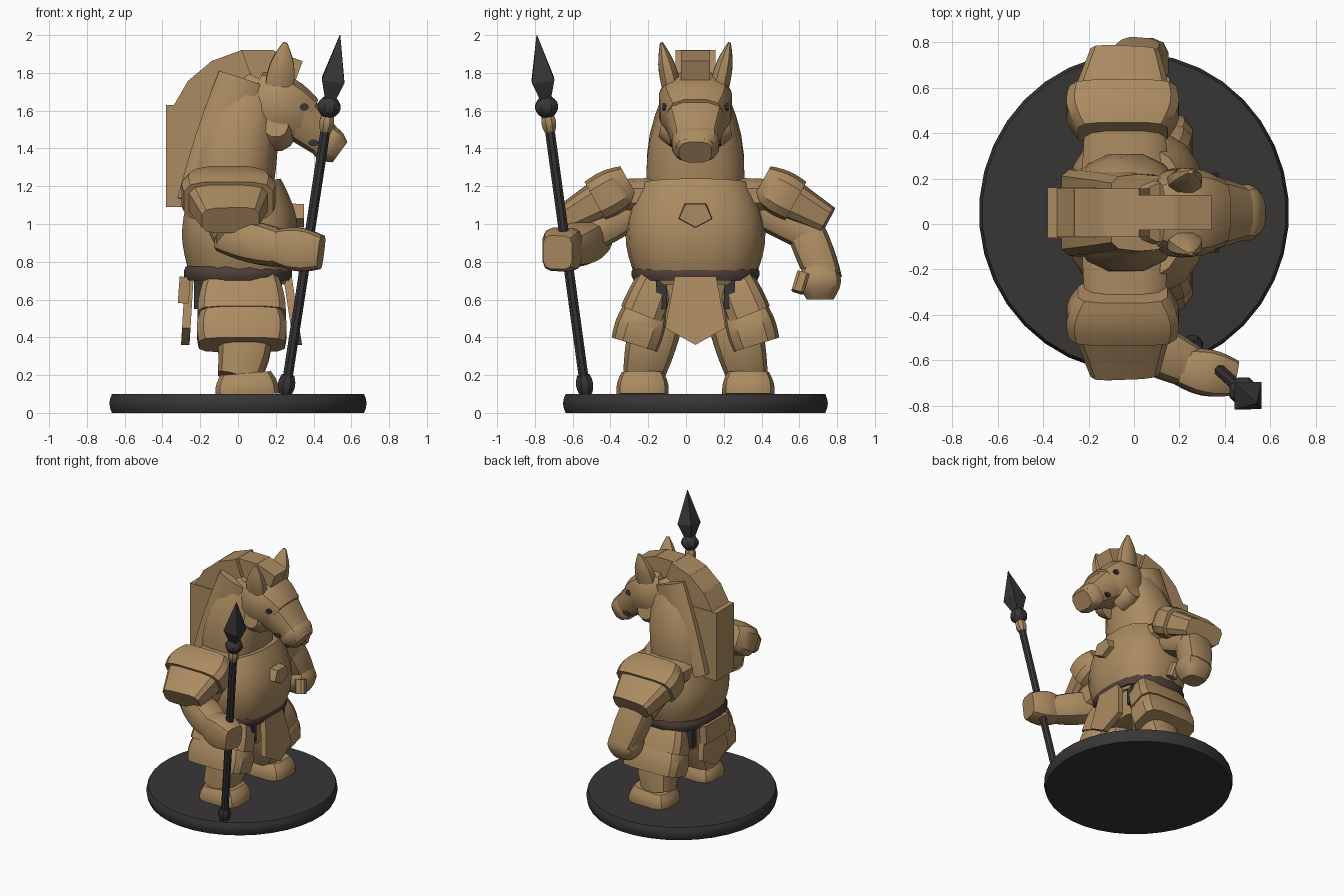
import bpy
import bmesh
import math
from mathutils import Vector

cube = bpy.data.objects.get("Cube")
if cube:
    bpy.data.objects.remove(cube, do_unlink=True)

X, Y = Vector((1, 0, 0)), Vector((0, 1, 0))
MIDDLE = Y * .05   # the body's plane of symmetry
made = []


def material(name, *colour):
    mat = bpy.data.materials.new(name)
    mat.use_nodes = True
    mat.diffuse_color = (*colour, 1)
    mat.node_tree.nodes["Principled BSDF"].inputs["Base Color"].default_value = (*colour, 1)
    return mat


tan = material("tan", .41, .26, .12)
charcoal = material("charcoal", .04, .036, .036)
brown = material("belt brown", .08, .05, .04)


def finish(name, bm, mat):
    bmesh.ops.recalc_face_normals(bm, faces=bm.faces)
    mesh = bpy.data.meshes.new(name)
    bm.to_mesh(mesh)
    bm.free()
    mesh.materials.append(mat)
    part = bpy.data.objects.new(name, mesh)
    bpy.context.collection.objects.link(part)
    made.append(part)


def tube(name, start, end, wide, deep, taper=1, bulge=0, bend=(0, 0, 0), mat=tan,
         across=X, sides=12, square=.65, turn=.5, steps=6):
    """Skin from start to end; wide is the half size along the across axis, deep the other.
    taper scales the far end, bulge swells the middle, bend bows the centre line."""
    start, end, bend = Vector(start), Vector(end), Vector(bend)
    arch = [math.sin(math.pi * i / steps) for i in range(steps + 1)]
    centres = [start.lerp(end, i / steps) + bend * arch[i] for i in range(steps + 1)]
    bm = bmesh.new()
    rings = []
    for i, centre in enumerate(centres):
        along = (centres[min(i + 1, steps)] - centres[max(i - 1, 0)]).normalized()
        second = along.cross(across).normalized()
        first = second.cross(along)
        scale = 1 + (taper - 1) * i / steps + bulge * arch[i]
        ring = []
        for k in range(sides):
            angle = math.tau * (k + turn) / sides
            c, s = (math.copysign(abs(f) ** square, f) for f in (math.cos(angle), math.sin(angle)))
            ring.append(bm.verts.new(
                centre + MIDDLE + (first * c * wide + second * s * deep) * scale))
        rings.append(ring)
    for low, high in zip(rings, rings[1:]):
        for k in range(sides):
            bm.faces.new((low[k - 1], low[k], high[k], high[k - 1]))
    bm.faces.new(rings[0])
    bm.faces.new(rings[-1])
    finish(name, bm, mat)


def block(name, start, end, wide, deep, **options):
    """A four-sided tube with square corners."""
    tube(name, start, end, wide, deep, sides=4, square=.1, steps=1, **options)


def pair(name, start, end, wide, deep, make=tube, **options):
    """The same part on the left and on the right."""
    for side, sign in (("left", 1), ("right", -1)):
        ends = [(x, y * sign, z) for x, y, z in (start, end)]
        make(side + "_" + name, *ends, wide, deep, **options)


def tabard(name, x, lean):
    """Pointed hanging cloth, mirrored from half an outline."""
    half = [(.11, .72), (.16, .45), (0, .36)]
    outline = half + [(-y, z) for y, z in reversed(half[:-1])]
    bm = bmesh.new()
    face = bm.faces.new([bm.verts.new(MIDDLE + Vector((x + lean * (half[0][1] - z), y, z)))
                         for y, z in outline])
    new = bmesh.ops.extrude_face_region(bm, geom=[face])["geom"]
    bmesh.ops.translate(bm, vec=X * .045, verts=[v for v in new if isinstance(v, bmesh.types.BMVert)])
    finish(name, bm, mat=tan)


# Round stand
tube("base", (0, 0, 0), (0, 0, .1), wide=.67, deep=.69, bulge=.02, mat=charcoal,
     sides=36, square=1, steps=4)

# Torso, shoulders, belt and emblem
tube("torso", (0, 0, .7), (-.02, 0, 1.2), wide=.26, deep=.31, taper=.97, bulge=.21,
     bend=(.02, 0, 0), sides=18, square=.8, steps=8)
tube("shoulder_yoke", (-.04, -.4, 1.15), (-.04, .4, 1.15), wide=.18, deep=.09, bulge=.1)
tube("belt", (0, 0, .7), (0, 0, .775), wide=.28, deep=.33, bulge=.04, mat=brown,
     sides=20, square=.8, steps=3)
tube("underskirt", (0, 0, .5), (0, 0, .72), wide=.2, deep=.24, taper=1.2)
tube("chest_emblem", (.25, 0, 1.05), (.35, 0, 1.05), wide=.1, deep=.075, taper=.9,
     across=Y, sides=5, square=1, turn=.75, steps=1)

# Skirt plates in two tiers, hanging cloths and straps
pair("skirt_upper", (.02, .2, .72), (.02, .28, .52), wide=.19, deep=.1, taper=1.25, bulge=.06,
     square=.5)
pair("skirt_lower", (.02, .26, .55), (.02, .32, .36), wide=.21, deep=.12, taper=1.1, bulge=.1,
     square=.5)
tabard("front_tabard", .24, lean=.15)
tabard("back_tabard", -.28, lean=-.06)
block("back_tabard_upper", (-.28, 0, .72), (-.29, 0, .58), wide=.03, deep=.15)
for x, place in ((.2, "front"), (-.2, "back")):
    pair(place + "_strap", (x, .18, .72), (x, .18, .55), .035, .03, make=block, mat=charcoal)

# Legs and feet
pair("leg", (.01, .19, .55), (0, .28, .18), wide=.15, deep=.14, taper=.75, bulge=.1,
     bend=(.03, 0, 0))
pair("foot", (.05, .28, .09), (.04, .28, .21), wide=.17, deep=.14, taper=.8, bulge=.08, square=.5)

# Shoulder plates in two tiers
pair("shoulder_plate", (-.05, .35, 1.22), (-.05, .53, 1.12), wide=.2, deep=.1, taper=1.2,
     bulge=.15, square=.5)
pair("shoulder_flap", (-.05, .5, 1.13), (-.04, .7, 1.02), wide=.22, deep=.11, taper=.7, square=.5)

# Relaxed left arm with a fist
tube("left_upper_arm", (-.04, .3, 1.1), (-.03, .6, .95), wide=.13, deep=.1)
tube("left_forearm", (-.04, .57, 1), (.03, .69, .7), wide=.12, deep=.1, taper=.9, bulge=.1)
tube("left_fist", (.03, .66, .78), (.03, .66, .6), wide=.1, deep=.09, taper=.8, bulge=.35)
tube("left_thumb", (.12, .57, .74), (.14, .54, .64), wide=.04, deep=.035, sides=8)

# Bent right arm gripping the spear
tube("right_upper_arm", (-.05, -.3, 1.1), (0, -.6, .92), wide=.13, deep=.1, taper=.9, bulge=.1)
tube("right_forearm", (-.08, -.52, .94), (.27, -.69, .86), wide=.09, deep=.09, bulge=.25, across=Y)
tube("right_hand", (.2, -.68, .88), (.44, -.73, .85), wide=.08, deep=.09, bulge=.3, across=Y,
     square=.5)

# Spear, every piece set along one leaning line
butt, tip = Vector((.25, -.58, .1)), Vector((.54, -.84, 2))


def spear(name, low, high, radius, mat=charcoal, sides=8, **options):
    ends = [butt.lerp(tip, (z - butt.z) / (tip.z - butt.z)) for z in (low, high)]
    tube("spear_" + name, *ends, radius, radius, mat=mat, sides=sides, square=1, **options)


spear("shaft", .1, 1.65, radius=.028)
spear("butt", .1, .2, radius=.035, bulge=.4)
spear("ring", 1.49, 1.58, radius=.03, bulge=.4, mat=tan)
spear("collar", 1.57, 1.67, radius=.035, bulge=.9)
spear("socket", 1.65, 1.76, radius=.035, taper=2.4, sides=4, steps=1)
spear("point", 1.76, 2, radius=.085, taper=.03, sides=4, steps=1)

# Neck and head
tube("neck", (-.05, 0, 1.15), (.13, 0, 1.76), wide=.26, deep=.23, taper=.5, bulge=.2,
     bend=(-.04, 0, 0), across=Y, sides=14, square=.8)
tube("skull", (.08, 0, 1.7), (.37, 0, 1.55), wide=.15, deep=.125, bulge=.32, across=Y)
tube("muzzle", (.28, 0, 1.6), (.52, 0, 1.39), wide=.18, deep=.14, taper=.58, across=Y)
tube("nose", (.43, 0, 1.46), (.54, 0, 1.38), wide=.11, deep=.085, taper=.8, bulge=.25, across=Y)
pair("cheek", (.2, .05, 1.5), (.2, .18, 1.53), wide=.11, deep=.12, taper=.6, bulge=.1, square=.9)
pair("ear", (.22, .13, 1.74), (.25, .18, 1.96), wide=.08, deep=.055, taper=.15, bulge=.25,
     sides=8, square=.9)
pair("eye", (.35, .15, 1.62), (.35, .175, 1.62), .025, .02, mat=charcoal, sides=8, square=1)
pair("mouth_corner", (.4, .1, 1.43), (.4, .135, 1.43), .028, .018, mat=charcoal, sides=8, square=1)

# Mane: a back slab, swept sides and a fan of overlapping locks
block("mane_back", (-.26, 0, 1.09), (-.26, 0, 1.63), wide=.125, deep=.115)
pair("mane_side", (-.2, .13, 1.1), (.02, .1, 1.77), wide=.13, deep=.07, bulge=.1, sides=10)
root = Vector((.1, 0, 1.45))
for degrees in range(70, 160, 20):
    angle = math.radians(degrees)
    ray = Vector((math.cos(angle), 0, math.sin(angle)))
    block("mane_lock", root + ray * .15, root + ray * .47, across=Y,
          wide=.08 if degrees < 100 else .11, deep=.09)

# Smooth shading with crisp edges
bpy.ops.object.select_all(action='DESELECT')
for part in made:
    part.select_set(True)
bpy.context.view_layer.objects.active = made[0]
bpy.ops.object.shade_smooth_by_angle(angle=math.radians(35))
